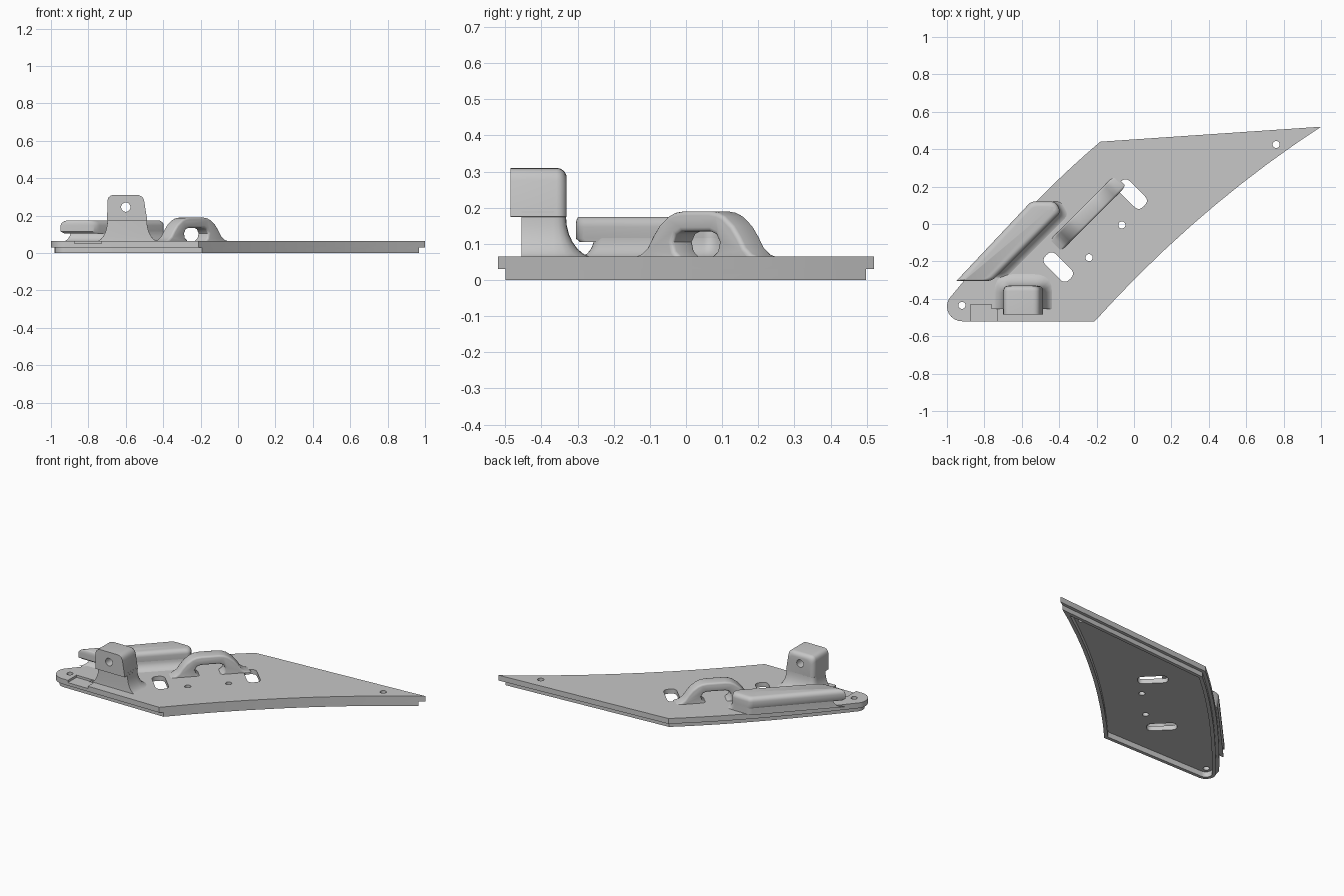
import bpy, bmesh
from math import sin, cos, pi, radians
from mathutils import Vector, Matrix

if "Cube" in bpy.data.objects:
    bpy.data.objects.remove(bpy.data.objects["Cube"])

grey = bpy.data.materials.new("plain grey")
grey.use_nodes = True
grey.diffuse_color = (0.57, 0.57, 0.57, 1)
grey.node_tree.nodes["Principled BSDF"].inputs["Base Color"].default_value = (0.57, 0.57, 0.57, 1)


def finish(name, bm):
    bmesh.ops.recalc_face_normals(bm, faces=bm.faces)
    mesh = bpy.data.meshes.new(name)
    bm.to_mesh(mesh)
    bm.free()
    mesh.materials.append(grey)
    ob = bpy.data.objects.new(name, mesh)
    bpy.context.collection.objects.link(ob)
    return ob


def loft_bm(rings):
    bm = bmesh.new()
    loops = [[bm.verts.new(p) for p in ring] for ring in rings]
    n = len(loops[0])
    for low, high in zip(loops, loops[1:]):
        for i in range(n):
            j = (i + 1) % n
            bm.faces.new((low[i], low[j], high[j], high[i]))
    bm.faces.new(loops[0][::-1])
    bm.faces.new(loops[-1])
    bmesh.ops.recalc_face_normals(bm, faces=bm.faces)
    return bm


def flat(pts, z):
    return [(p[0], p[1], z) for p in pts]


def upright(pts, y):
    return [(p[0], y, p[1]) for p in pts]


def prism(name, pts, z0, z1):
    return finish(name, loft_bm([flat(pts, z0), flat(pts, z1)]))


def activate(ob):
    bpy.ops.object.select_all(action='DESELECT')
    ob.select_set(True)
    bpy.context.view_layer.objects.active = ob


def boolean(ob, other, mode='DIFFERENCE'):
    mod = ob.modifiers.new("cut", 'BOOLEAN')
    mod.operation, mod.object, mod.solver = mode, other, 'EXACT'
    activate(ob)
    bpy.ops.object.modifier_apply(modifier=mod.name)
    bpy.data.objects.remove(other)


def smooth(ob, angle=35):
    activate(ob)
    bpy.ops.object.shade_smooth_by_angle(angle=radians(angle))


def inset(pts, dists):
    """Move each edge of a counter-clockwise outline inward by its own distance."""
    pts = [Vector(p) for p in pts]
    lines = []
    for i, p in enumerate(pts):
        e = (pts[(i + 1) % len(pts)] - p).normalized()
        n = Vector((-e.y, e.x))
        lines.append((n, n.dot(p) + dists[i]))
    out = []
    for i in range(len(pts)):
        (a, c), (b, d) = lines[i - 1], lines[i]
        det = a.x * b.y - a.y * b.x
        out.append(Vector(((c * b.y - d * a.y) / det, (a.x * d - b.x * c) / det)))
    return out


def rounded(pts, radii, segs=5):
    """Round the corners of an outline with small curves."""
    pts = [Vector(p) for p in pts]
    out = []
    for i, p in enumerate(pts):
        a = p + (pts[i - 1] - p).normalized() * radii[i]
        b = p + (pts[(i + 1) % len(pts)] - p).normalized() * radii[i]
        for k in range(segs + 1):
            t = k / segs
            out.append(a * (1 - t) ** 2 + p * 2 * t * (1 - t) + b * t * t)
    return out


def bezier(a, c, b, n):
    a, c, b = Vector(a), Vector(c), Vector(b)
    return [a * (1 - t) ** 2 + c * 2 * t * (1 - t) + b * t * t
            for t in (k / n for k in range(n + 1))]


def circle(x, y, r, n=20):
    return [(x + r * cos(2 * pi * k / n), y + r * sin(2 * pi * k / n)) for k in range(n)]


# base plate: overhanging top sheet, stepped lower rim, hollow underside
TOP = 0.065
SEGS = 9
arc = [(-0.92 + 0.08 * cos(radians(a)), -0.44 + 0.08 * sin(radians(a)))
       for a in range(150, 271, 15)]
curve = bezier((-0.21, -0.52), (0.34, 0.09), (1, 0.52), SEGS)
left_edge = bezier((-0.18, 0.44), (-0.56, 0.12), arc[0], 10)[:-1]
outline = curve + left_edge + arc
lower = inset(outline, [0 if i < SEGS else 0.02 for i in range(len(outline))])
hollow = inset(lower, [0.022] * len(lower))
plate = prism("base_plate", outline, 0.03, TOP)
boolean(plate, prism("lower_rim", lower, 0, 0.03), 'UNION')
boolean(plate, prism("hollow", hollow, -0.1, 0.035))

# screw holes, slanted slots and the shallow front pocket
for x, y in ((-0.92, -0.435), (0.76, 0.425), (-0.065, -0.005), (-0.24, -0.18)):
    boolean(plate, prism("hole", circle(x, y, 0.019), -0.1, 0.2))
for x, y in ((-0.01, 0.16), (-0.405, -0.23)):
    slot = rounded([(-0.09, -0.04), (0.09, -0.04), (0.09, 0.04), (-0.09, 0.04)], [0.036] * 4)
    turn = Matrix.Rotation(radians(-45), 2)
    boolean(plate, prism("slot", [turn @ p + Vector((x, y)) for p in slot], -0.1, 0.2))
pocket = [(-0.875, -0.6), (-0.73, -0.6), (-0.73, -0.43), (-0.875, -0.43)]
boolean(plate, prism("pocket", pocket, 0.05, 0.2))
smooth(plate, 25)


def flare(steps=7):
    """Fraction of spread and of height along a concave foot."""
    return [(1 - sin(t), 1 - cos(t)) for t in (pi / 2 * k / steps for k in range(steps + 1))]


# tower: flared foot, then an overhanging lug with a cross hole
foot = [(-0.698, -0.455), (-0.487, -0.455), (-0.487, -0.332), (-0.698, -0.332)]
rings = []
for f, h in flare():
    spread = inset(foot, [0, -0.065 * f, -0.085 * f, -0.065 * f])
    radius = 0.035 + 0.08 * f
    rings.append(flat(rounded(spread, [0.001, 0.001, radius, radius]), TOP - 0.004 + 0.115 * h))
rings.append([(p[0], p[1], 0.19) for p in rings[-1]])
smooth(finish("tower_foot", loft_bm(rings)))

front = [(-0.7, 0.175), (-0.485, 0.175), (-0.507, 0.31), (-0.697, 0.31)]
radii = [0.002, 0.002, 0.035, 0.035]
rings = [upright(rounded(front, radii), -0.485)]
for k in range(6):
    t = pi / 2 * k / 5
    d = 0.028 * (1 - cos(t))
    rings.append(upright(rounded(inset(front, [0, d, d, d]), radii), -0.358 + 0.028 * sin(t)))
lug = finish("tower_lug", loft_bm(rings))
drill = finish("drill", loft_bm([upright(circle(-0.6, 0.245, 0.025), y) for y in (-0.6, -0.2)]))
boolean(lug, drill)
smooth(lug)

# long ridge beside the left edge: flared foot under a rounded bar with a beak
ridge = [(-0.95, -0.305), (-0.76, -0.305), (-0.39, 0.065), (-0.42, 0.12), (-0.55, 0.12)]
corners = [0.004, 0.03, 0.025, 0.025, 0.02]
base = inset(ridge, [0.05, 0, 0, 0, 0.005])
rings = [flat(rounded(inset(base, [-0.05 * f, -0.06 * f, -0.04 * f, 0, 0]), corners),
              TOP - 0.004 + 0.055 * h) for f, h in flare()]
smooth(finish("ridge_foot", loft_bm(rings)))
rings = [flat(rounded(inset(ridge, [0.012, 0, 0, 0, 0.005]), corners), 0.105),
         flat(rounded(ridge, corners), 0.115)]
for k in range(6):
    t = pi / 2 * k / 5
    d = 0.028 * (1 - cos(t))
    rings.append(flat(rounded(inset(ridge, [d * 0.3, d, d, d, d]), corners), 0.147 + 0.028 * sin(t)))
smooth(finish("ridge_bar", loft_bm(rings)))

# arched grip between the slots
half = [(0.25, 0.062), (0.215, 0.072), (0.19, 0.09), (0.17, 0.12), (0.145, 0.15),
        (0.11, 0.176), (0.085, 0.186), (0.055, 0.19)]
opening = [(0.055, 0.134), (0.078, 0.126), (0.091, 0.105), (0.084, 0.08), (0.06, 0.062)]


def mirror(pts):
    return [(-x, z) for x, z in reversed(pts)]


arch = half + mirror(half) + mirror(opening) + opening
bm = loft_bm([upright(arch, -0.043), upright(arch, 0.043)])
caps = [e for e in bm.edges if abs(e.verts[0].co.y - e.verts[1].co.y) < 0.001
        and max(v.co.z for v in e.verts) > 0.063]
bmesh.ops.bevel(bm, geom=caps, offset=0.012, segments=3, profile=0.5, affect='EDGES')
bmesh.ops.transform(bm, verts=bm.verts,
                    matrix=Matrix.Translation((-0.25, 0.055, 0)) @ Matrix.Rotation(radians(45), 4, 'Z'))
smooth(finish("arched_grip", bm), 40)
